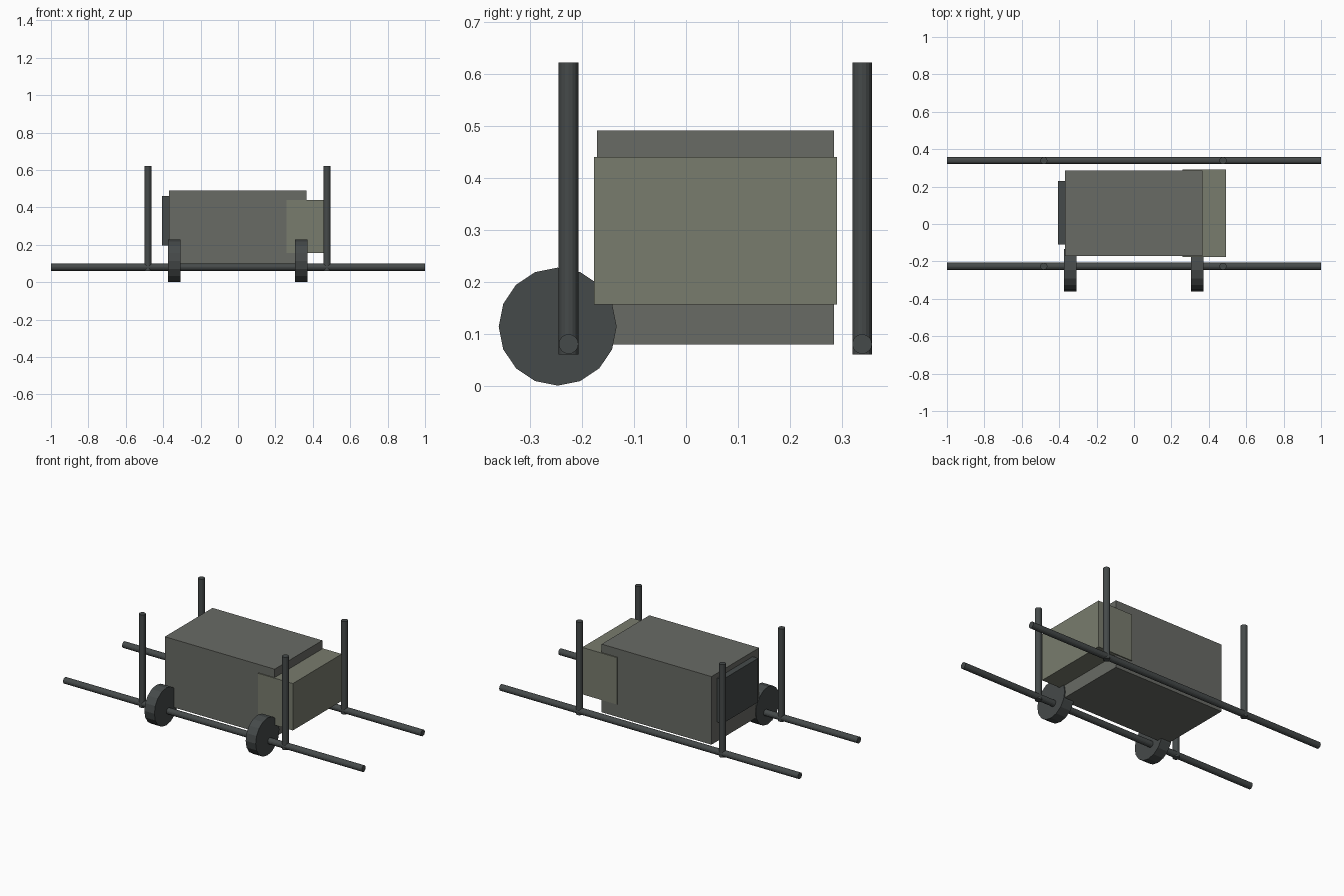
import bpy
from math import pi

if "Cube" in bpy.data.objects:
    bpy.data.objects.remove(bpy.data.objects["Cube"])


def material(name, color):
    m = bpy.data.materials.new(name)
    m.diffuse_color = (*color, 1)
    m.use_nodes = True
    m.node_tree.nodes["Principled BSDF"].inputs["Base Color"].default_value = m.diffuse_color
    return m


HOUSING = material("housing_grey", (0.14, 0.145, 0.13))
COVER = material("cover_olive", (0.19, 0.2, 0.155))
METAL = material("dark_metal", (0.06, 0.068, 0.068))


def box(name, x, y, z, mat):
    """Box from (min, max) ranges on each axis."""
    bpy.ops.mesh.primitive_cube_add(size=1, location=[sum(r) / 2 for r in (x, y, z)])
    o = bpy.context.object
    o.name = name
    o.scale = [r[1] - r[0] for r in (x, y, z)]
    o.data.materials.append(mat)


def cylinder(name, loc, radius, length, mat, along_x=False):
    bpy.ops.mesh.primitive_cylinder_add(
        vertices=16, radius=radius, depth=length, location=loc,
        rotation=(0, pi / 2 if along_x else 0, 0))
    o = bpy.context.object
    o.name = name
    o.data.materials.append(mat)


# Body, end cover and side panel
box("main_housing", (-0.37, 0.365), (-0.171, 0.285), (0.079, 0.491), HOUSING)
box("end_cover", (0.258, 0.491), (-0.177, 0.291), (0.156, 0.44), COVER)
box("end_panel", (-0.406, -0.36), (-0.11, 0.23), (0.195, 0.461), METAL)

# Carrying poles with upright posts
for side, y in (("front", -0.226), ("back", 0.339)):
    cylinder(f"{side}_carry_pole", (0, y, 0.08), 0.019, 2, METAL, True)
    for end, x in (("left", -0.482), ("right", 0.476)):
        cylinder(f"{side}_{end}_post", (x, y, 0.341), 0.019, 0.562, METAL)

# Wheels
for end, x in (("left", -0.341), ("right", 0.337)):
    cylinder(f"{end}_wheel", (x, -0.247, 0.1135), 0.1135, 0.067, METAL, True)
